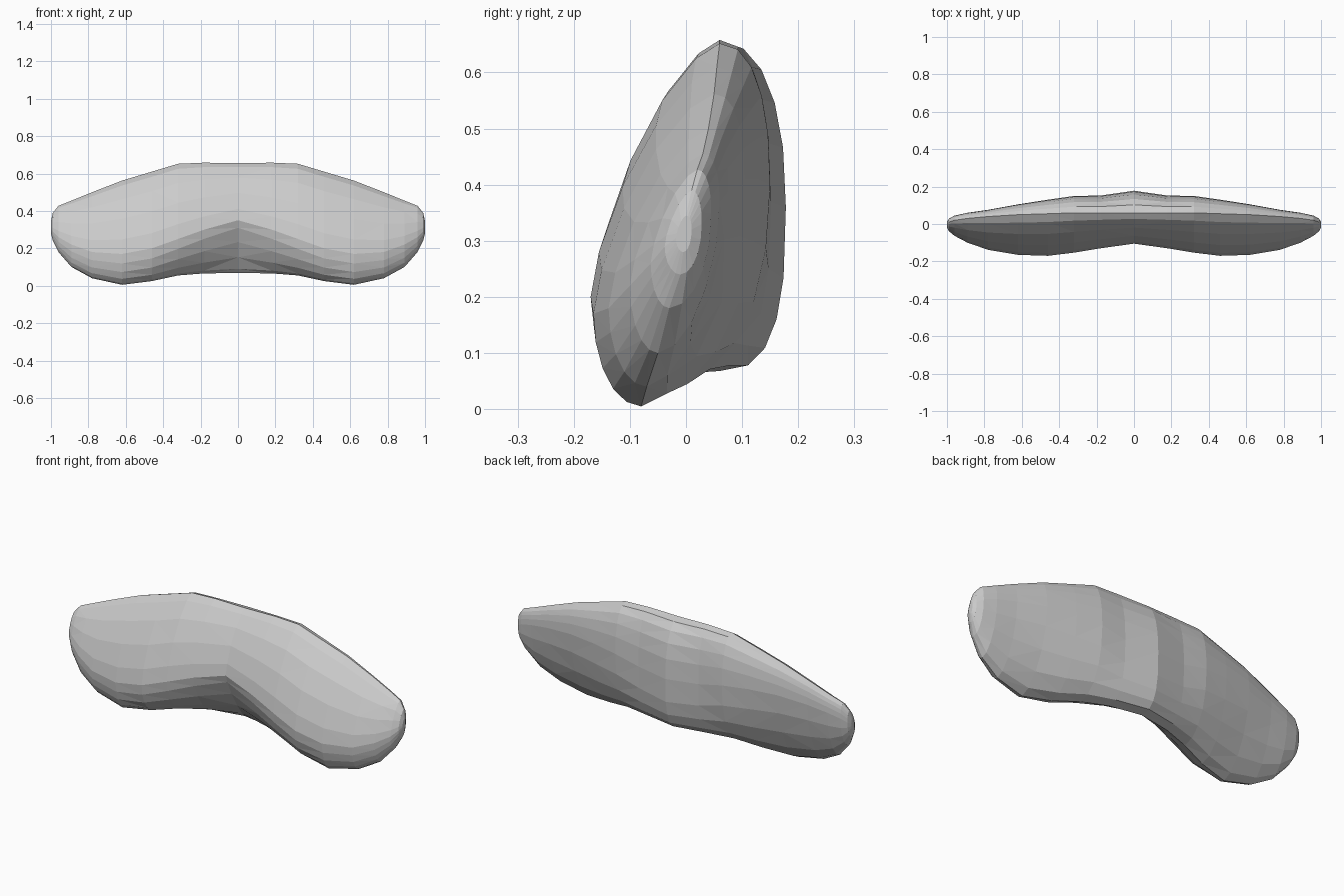
import bpy, bmesh, math

cube = bpy.data.objects.get("Cube")
if cube:
    bpy.data.objects.remove(cube, do_unlink=True)

# Half of the body as stations: x, front (y, z), top (y, z), back (y, z),
# bottom (y, z), roundness of back-to-bottom and bottom-to-front corners
STATIONS = [
    (0.00, -.105, .35, .06, .655, .178, .36, .06, .068, 2.8, 1.2),
    (0.18, -.130, .30, .06, .658, .152, .37, .03, .066, 2.5, 1.5),
    (0.32, -.153, .25, .06, .652, .150, .40, -.01, .055, 2.1, 1.8),
    (0.46, -.170, .20, .055, .610, .130, .41, -.05, .025, 1.9, 2.0),
    (0.62, -.165, .17, .05, .562, .105, .41, -.08, .005, 1.7, 2.0),
    (0.78, -.138, .18, .04, .500, .076, .39, -.07, .040, 1.7, 2.0),
    (0.89, -.100, .22, .03, .455, .060, .37, -.05, .100, 1.8, 2.0),
    (0.96, -.063, .26, .02, .427, .045, .35, -.03, .180, 2.0, 2.0),
    (0.99, -.038, .29, .01, .390, .028, .33, -.01, .240, 2.0, 2.0),
    (1.00, -.018, .305, .00, .345, .010, .32, -.005, .280, 2.0, 2.0),
]
STEPS = 5


def corner(start, end, n, start_is_side):
    """Rounded quarter from start up to, but not including, end."""
    points = []
    for i in range(STEPS):
        a = i / STEPS * math.pi / 2
        c, s = math.cos(a) ** (2 / n), math.sin(a) ** (2 / n)
        if start_is_side:
            y = end[0] + (start[0] - end[0]) * c
            z = start[1] + (end[1] - start[1]) * s
        else:
            y = start[0] + (end[0] - start[0]) * s
            z = end[1] + (start[1] - end[1]) * c
        points.append((y, z))
    return points


def section(st):
    front, top, back, bottom = (st[i:i + 2] for i in (1, 3, 5, 7))
    return (corner(front, top, 1.45, True) + corner(top, back, 2.3, False)
            + corner(back, bottom, st[9], True) + corner(bottom, front, st[10], False))


# Lofted body, mirrored left to right
bm = bmesh.new()
loops = []
stations = [(-s[0],) + s[1:] for s in reversed(STATIONS[1:])] + STATIONS
for st in stations:
    loops.append([bm.verts.new((st[0], y, z)) for y, z in section(st)])
for a, b in zip(loops, loops[1:]):
    for i in range(len(a)):
        j = (i + 1) % len(a)
        bm.faces.new((a[i], a[j], b[j], b[i]))
for end in (loops[0], loops[-1]):
    bm.faces.new(end)
bmesh.ops.triangulate(bm, faces=bm.faces[:])
bmesh.ops.recalc_face_normals(bm, faces=bm.faces[:])

mesh = bpy.data.meshes.new("curved_body")
bm.to_mesh(mesh)
bm.free()
body = bpy.data.objects.new("curved_body", mesh)
bpy.context.collection.objects.link(body)

# Plain grey surface
grey = bpy.data.materials.new("light_grey")
grey.use_nodes = True
colour = (0.6, 0.6, 0.6, 1)
grey.diffuse_color = colour
grey.node_tree.nodes["Principled BSDF"].inputs["Base Color"].default_value = colour
mesh.materials.append(grey)
